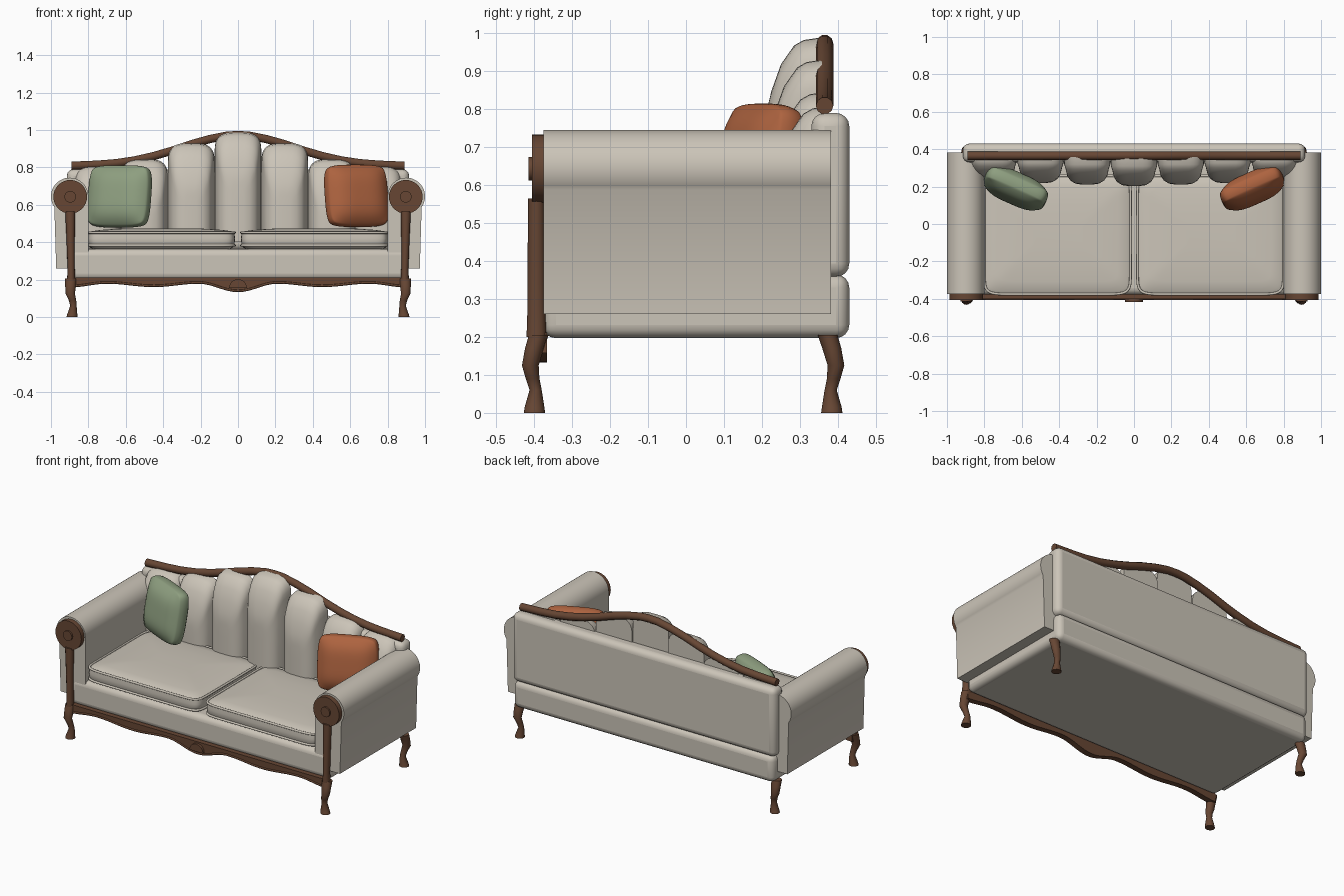
import bpy, bmesh, math
from mathutils import Matrix

if "Cube" in bpy.data.objects:
    bpy.data.objects.remove(bpy.data.objects["Cube"])


def material(name, rgb):
    m = bpy.data.materials.new(name)
    m.diffuse_color = (*rgb, 1)
    m.use_nodes = True
    m.node_tree.nodes["Principled BSDF"].inputs["Base Color"].default_value = m.diffuse_color
    return m


CREAM = material("cream fabric", (0.60, 0.555, 0.48))
WOOD = material("dark walnut", (0.135, 0.062, 0.034))
GREEN = material("sage fabric", (0.27, 0.345, 0.215))
RUST = material("rust fabric", (0.42, 0.125, 0.05))


def finish(bm, name, mat, angle=40, bevel=0, segs=4):
    bmesh.ops.recalc_face_normals(bm, faces=bm.faces)
    me = bpy.data.meshes.new(name)
    bm.to_mesh(me)
    bm.free()
    ob = bpy.data.objects.new(name, me)
    bpy.context.collection.objects.link(ob)
    me.materials.append(mat)
    if bevel:
        b = ob.modifiers.new("bevel", 'BEVEL')
        b.width, b.segments = bevel, segs
    bpy.ops.object.select_all(action='DESELECT')
    ob.select_set(True)
    bpy.context.view_layer.objects.active = ob
    bpy.ops.object.shade_smooth_by_angle(angle=math.radians(angle))
    return ob


def box(name, lo, hi, mat, bevel=0):
    bm = bmesh.new()
    bmesh.ops.create_cube(bm, size=1)
    for v in bm.verts:
        v.co = [lo[i] + (v.co[i] + 0.5) * (hi[i] - lo[i]) for i in range(3)]
    return finish(bm, name, mat, 60, bevel)


def skin(name, rings, mat, angle=40):
    """Join equal-length rings of points and cap both ends."""
    bm = bmesh.new()
    vs = [[bm.verts.new(p) for p in r] for r in rings]
    n = len(vs[0])
    for a, b in zip(vs, vs[1:]):
        for i in range(n):
            bm.faces.new((a[i], a[(i + 1) % n], b[(i + 1) % n], b[i]))
    bm.faces.new(vs[0])
    bm.faces.new(vs[-1])
    return finish(bm, name, mat, angle)


def extrude_y(name, outline, y0, y1, mat, angle=40):
    return skin(name, [[(x, y, z) for x, z in outline] for y in (y0, y1)], mat, angle)


def disc(cx, cz, r, n=32, a0=0, a1=360):
    full = a1 - a0 == 360
    return [(cx + r * math.cos(t), cz + r * math.sin(t)) for t in
            (math.radians(a0 + (a1 - a0) * i / (n if full else n - 1)) for i in range(n))]


def turned(name, sections, mat, n=12):
    """Upright loft through (x, y, z, rx, ry) ellipses."""
    return skin(name, [[(x + rx * math.cos(k * math.tau / n), y + ry * math.sin(k * math.tau / n), z)
                        for k in range(n)] for x, y, z, rx, ry in sections], mat, 50)


def tube(name, pts, r, mat, cyclic=False):
    cu = bpy.data.curves.new(name, 'CURVE')
    cu.dimensions = '3D'
    cu.bevel_depth, cu.bevel_resolution, cu.use_fill_caps = r, 3, True
    sp = cu.splines.new('POLY')
    sp.points.add(len(pts) - 1)
    for p, co in zip(sp.points, pts):
        p.co = (*co, 1)
    sp.use_cyclic_u = cyclic
    sp.use_smooth = True
    cu.materials.append(mat)
    ob = bpy.data.objects.new(name, cu)
    bpy.context.collection.objects.link(ob)


def smooth_path(keys, x):
    """Cosine-eased height between (x, z) keys."""
    for (xa, za), (xb, zb) in zip(keys, keys[1:]):
        if x <= xb + 1e-6:
            t = (1 - math.cos(math.pi * (x - xa) / (xb - xa))) / 2
            return za + (zb - za) * t


# upholstered base and back
box("seat_base", (-0.905, -0.378, 0.197), (0.905, 0.43, 0.365), CREAM, 0.035)
box("back_panel", (-0.915, 0.33, 0.358), (0.915, 0.43, 0.79), CREAM, 0.035)

for s, side in ((-1, "left"), (1, "right")):
    # rolled arm
    arm = disc(0.9, 0.645, 0.1, 28, -35, 180) + [(0.8, 0.26), (0.972, 0.26)]
    extrude_y(side + "_arm", [(s * x, z) for x, z in arm], -0.375, 0.382, CREAM)
    # arm front rosette and post
    extrude_y(side + "_arm_disc", disc(s * 0.897, 0.643, 0.09), -0.405, -0.372, WOOD)
    extrude_y(side + "_arm_button", disc(s * 0.897, 0.643, 0.031, 20), -0.415, -0.40, WOOD)
    turned(side + "_front_post", [(s * 0.892, -0.394, 0.20, 0.022, 0.026),
                                  (s * 0.892, -0.394, 0.26, 0.019, 0.024),
                                  (s * 0.895, -0.394, 0.42, 0.022, 0.023),
                                  (s * 0.897, -0.394, 0.565, 0.027, 0.022)], WOOD)
    # curved legs
    for f, end in ((-1, "front"), (1, "back")):
        y = 0.398 if f < 0 else 0.383
        turned(f"{side}_{end}_leg", [
            (s * x, f * (y + dy), z, rx, ry) for x, dy, z, rx, ry in (
                (0.888, 0.001, 0, 0.029, 0.028), (0.886, 0.001, 0.015, 0.027, 0.026),
                (0.880, -0.002, 0.06, 0.017, 0.016), (0.885, 0.006, 0.09, 0.02, 0.018),
                (0.897, 0.012, 0.125, 0.025, 0.022), (0.895, 0.001, 0.17, 0.029, 0.025),
                (0.893, -0.010, 0.205, 0.032, 0.026))], WOOD)

    # domed seat cushion with rounded plan corners
    x0, x1, y0, y1 = 0.016, 0.803, -0.378, 0.26
    cx, cy, hx, hy = (x0 + x1) / 2, (y0 + y1) / 2, (x1 - x0) / 2, (y1 - y0) / 2

    def plan(inset, z, n=64):
        out = []
        for k in range(n):
            c, d = math.cos(k * math.tau / n), math.sin(k * math.tau / n)
            px = math.copysign(abs(c) ** 0.16, c) * (hx - inset)
            py = math.copysign(abs(d) ** 0.16, d) * (hy - inset)
            out.append((s * (cx + px), cy + py, z))
        return out
    skin(side + "_seat_cushion", [plan(i, z) for i, z in (
        (0.03, 0.362), (0.012, 0.372), (0.003, 0.385), (0, 0.42), (0.003, 0.449),
        (0.02, 0.459), (0.07, 0.466), (0.16, 0.472), (0.26, 0.474))], CREAM)
    for z, edge in ((0.383, "lower"), (0.452, "upper")):
        tube(f"{side}_{edge}_piping", plan(0.002, z), 0.007, CREAM, True)

# vertical padded back channels
for i in range(-3, 4):
    top = (0.988, 0.93, 0.845, 0.808)[abs(i)]
    back = 0.35
    rings = []
    for y, inset, drop in ((back, 0, 0), (0.31, 0.002, 0.006), (0.285, 0.010, 0.02),
                           (0.25, 0.018, 0.07), (0.225, 0.034, 0.14), (0.208, 0.062, 0.21),
                           (0.203, 0.095, 0.26)):
        w, zt = 0.125 - inset, max(top - drop, 0.5)
        y += 0.008 * abs(i)
        arch = [(i * 0.25 + w * math.copysign(abs(math.cos(t)) ** 0.6, math.cos(t)),
                 y, zt - 0.10 * (1 - abs(math.sin(t)) ** 0.75))
                for t in (math.pi * k / 16 for k in range(17))]
        rings.append([(i * 0.25 + w, y, 0.40)] + arch + [(i * 0.25 - w, y, 0.40)])
    skin(f"back_channel_{i + 4}", rings, CREAM, 50)

# serpentine top rail
rail = [(0, 0.973), (0.06, 0.970), (0.15, 0.952), (0.25, 0.924), (0.35, 0.89), (0.45, 0.861),
        (0.55, 0.838), (0.65, 0.823), (0.75, 0.815), (0.89, 0.809)]
tube("top_rail", [(-x, 0.365, z) for x, z in rail[:0:-1]] + [(x, 0.365, z) for x, z in rail],
     0.023, WOOD)

# scalloped front apron
keys = [(0, 0.133), (0.21, 0.178), (0.45, 0.160), (0.70, 0.178), (0.90, 0.158)]
xs = [0.9 * k / 36 for k in range(-36, 37)]
extrude_y("front_apron", [(x, smooth_path(keys, abs(x))) for x in xs] + [(0.9, 0.212), (-0.9, 0.212)],
          -0.402, -0.366, WOOD)
tube("apron_bead", [(x, -0.400, smooth_path(keys, abs(x)) + 0.007) for x in xs], 0.006, WOOD)
extrude_y("apron_ornament", disc(0, 0.156, 0.047, 16, 0, 180), -0.416, -0.39, WOOD)


# scatter pillows
def pillow(name, x, z, turn, mat):
    bm = bmesh.new()
    bmesh.ops.create_cube(bm, size=2)
    bmesh.ops.subdivide_edges(bm, edges=bm.edges[:], cuts=9, use_grid_fill=True)
    for v in bm.verts:
        a, b, c = v.co
        puff = 0.42 + 0.58 * (1 - a ** 4) * (1 - c ** 4)
        edge = 1 - 0.04 * b * b
        v.co = (0.178 * a * edge * (1 - 0.09 * c ** 4), 0.078 * b * puff,
                0.168 * c * edge * (1 - 0.09 * a ** 4))
    bm.transform(Matrix.Translation((x, 0.19, z)) @ Matrix.Rotation(turn, 4, 'Z')
                 @ Matrix.Rotation(math.radians(-10), 4, 'X'))
    ob = finish(bm, name, mat, 80)
    sub = ob.modifiers.new("soften", 'SUBSURF')
    sub.levels = sub.render_levels = 1


pillow("green_pillow", -0.633, 0.645, math.radians(-24), GREEN)
pillow("rust_pillow", 0.633, 0.648, math.radians(24), RUST)
